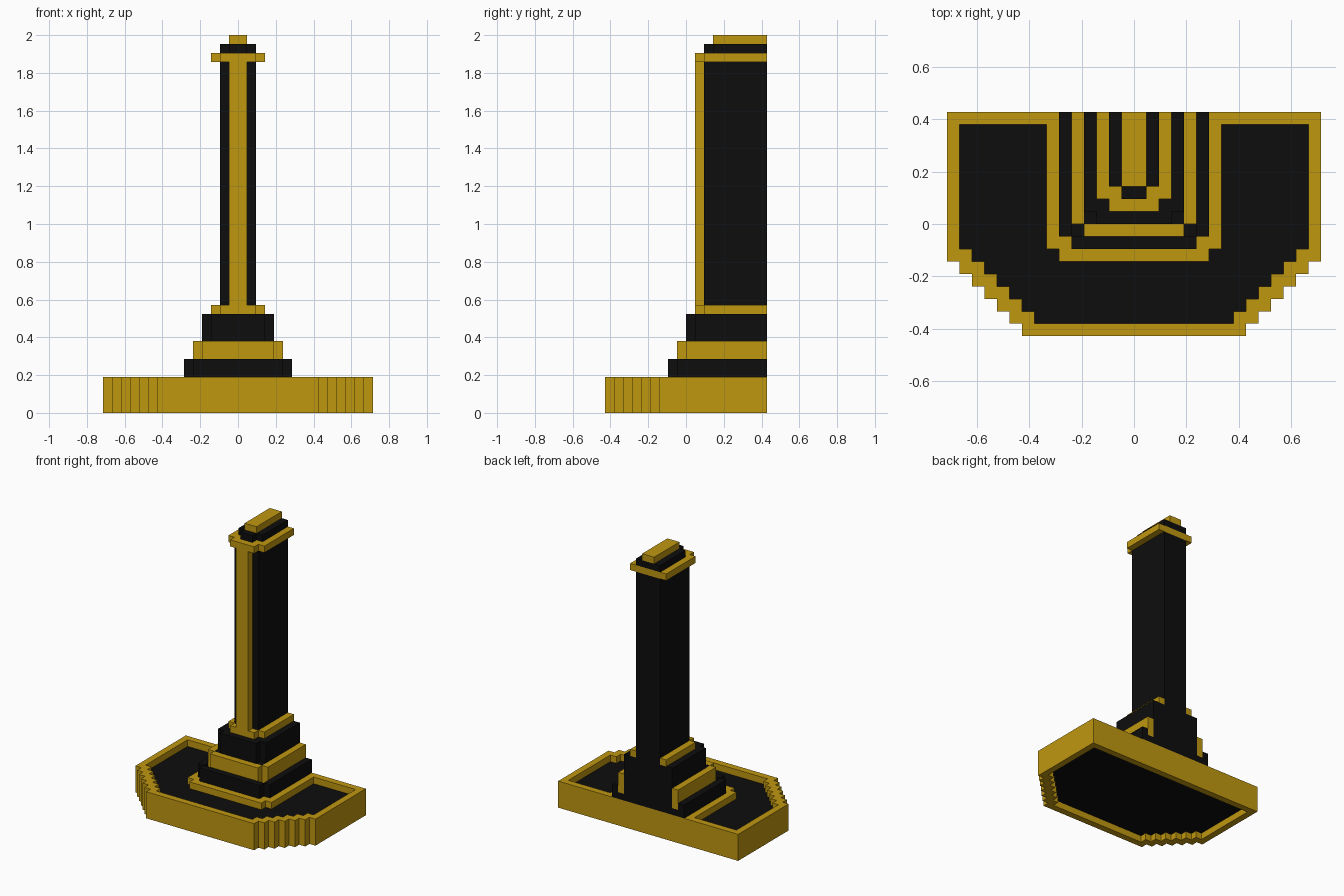
import bpy
import bmesh

if "Cube" in bpy.data.objects:
    bpy.data.objects.remove(bpy.data.objects["Cube"], do_unlink=True)

U = 2 / 42      # one block
BACK = 9        # flat back plane, in blocks


def make_material(name, color):
    mat = bpy.data.materials.new(name)
    mat.use_nodes = True
    mat.diffuse_color = color
    bsdf = next(n for n in mat.node_tree.nodes if n.type == "BSDF_PRINCIPLED")
    bsdf.inputs["Base Color"].default_value = color
    bsdf.inputs["Roughness"].default_value = 0.7
    return mat


GOLD = make_material("gold", (0.53, 0.31, 0.005, 1))
BLACK = make_material("black", (0.004, 0.004, 0.004, 1))


def finish(bm, name, mat):
    bmesh.ops.recalc_face_normals(bm, faces=bm.faces)
    mesh = bpy.data.meshes.new(name)
    bm.to_mesh(mesh)
    bm.free()
    mesh.materials.append(mat)
    obj = bpy.data.objects.new(name, mesh)
    bpy.context.collection.objects.link(obj)
    return obj


def mirrored(half):
    """Close a right-hand outline with its mirror image."""
    return half + [(-x, y) for x, y in reversed(half)]


def add_prism(bm, outline, z0, z1):
    low = [bm.verts.new((x * U, y * U, z0 * U)) for x, y in outline]
    high = [bm.verts.new((x * U, y * U, z1 * U)) for x, y in outline]
    bm.faces.new(low)
    bm.faces.new(high)
    n = len(outline)
    for i in range(n):
        j = (i + 1) % n
        bm.faces.new((low[i], low[j], high[j], high[i]))


def block(name, mat, half, front, z0, z1, back=BACK):
    """Plain block, symmetric in x."""
    bm = bmesh.new()
    add_prism(bm, mirrored([(half, back), (half, front)]), z0, z1)
    return finish(bm, name, mat)


def stepped(name, mat, half, front, z0, z1, back=BACK):
    """Solid tier with notched front corners."""
    bm = bmesh.new()
    pts = [(half + 1, back), (half + 1, front), (half, front), (half, front - 1)]
    add_prism(bm, mirrored(pts), z0, z1)
    return finish(bm, name, mat)


def wrap(name, mat, half, front, z0, z1):
    """One-block band around the sides and front of a core, open at the back."""
    bm = bmesh.new()
    for s in (1, -1):
        a, b = s * half, s * (half + 1)
        add_prism(bm, [(a, front), (b, front), (b, BACK), (a, BACK)], z0, z1)
    add_prism(bm, mirrored([(half, front), (half, front - 1)]), z0, z1)
    return finish(bm, name, mat)


def stair(half, back, front, steps):
    """Base outline with staircase front corners."""
    pts = [(half, back), (half, front)]
    for i in range(1, steps + 1):
        pts += [(half - i, front - i + 1), (half - i, front - i)]
    return mirrored(pts)


# Base rim: a stair-cornered frame
outer = stair(15, 9, -3, 6)
inner = stair(14, 8, -2, 6)
bm = bmesh.new()
loops = [[bm.verts.new((x * U, y * U, z * U)) for x, y in pts]
         for pts, z in ((outer, 0), (outer, 4), (inner, 4), (inner, 0))]
for k in range(4):
    a, b = loops[k], loops[(k + 1) % 4]
    for i in range(len(a)):
        j = (i + 1) % len(a)
        bm.faces.new((a[i], a[j], b[j], b[i]))
finish(bm, "base_rim", GOLD)

# Sunken floor inside the rim, recessed on both sides
bm = bmesh.new()
add_prism(bm, inner, 1, 3)
finish(bm, "base_floor", BLACK)

# Pedestal tiers
stepped("pedestal_trim", GOLD, 6, -2, 3, 4, back=8)
stepped("lower_tier", BLACK, 5, -1, 4, 5)
wrap("lower_tier_upper_band", BLACK, 5, -1, 5, 6)
wrap("middle_band", GOLD, 4, 0, 5, 8)
block("pedestal_core", BLACK, 4, 0, 5, 8)
stepped("upper_tier", BLACK, 3, 1, 8, 11)
wrap("column_collar", GOLD, 2, 2, 11, 12)

# Column with its front strip
block("column", BLACK, 2, 2, 11, 39)
block("column_front_strip", GOLD, 1, 1, 12, 39, back=2)

# Capital
stepped("capital", GOLD, 2, 2, 39, 40)
stepped("capital_upper", BLACK, 1, 3, 40, 41)
block("top_ridge", GOLD, 1, 3, 41, 42)
